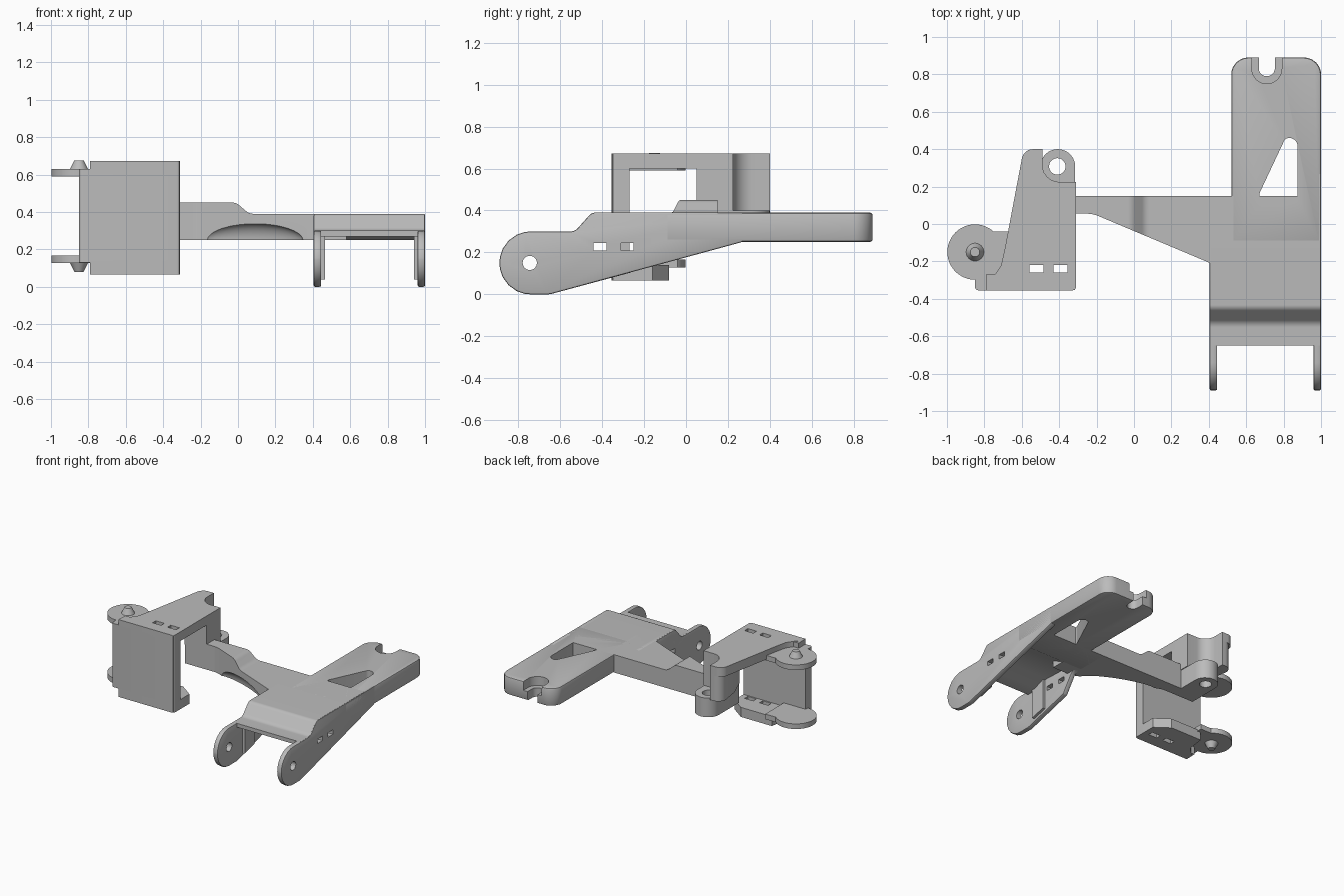
import bpy, bmesh, math
from mathutils import Vector, Matrix

cube = bpy.data.objects.get("Cube")
if cube:
    bpy.data.objects.remove(cube, do_unlink=True)

grey = bpy.data.materials.new("grey")
grey.use_nodes = True
GREY = (0.5, 0.5, 0.5, 1)
grey.diffuse_color = GREY
grey.node_tree.nodes["Principled BSDF"].inputs["Base Color"].default_value = GREY


def rounded(points, steps=6):
    """Outline from (u, v) or (u, v, corner radius) points."""
    out = []
    for i, p in enumerate(points):
        c = Vector(p[:2])
        if len(p) == 2:
            out.append(c)
            continue
        a = (Vector(points[i - 1][:2]) - c).normalized()
        b = (Vector(points[(i + 1) % len(points)][:2]) - c).normalized()
        half = a.angle(b) / 2
        mid = c + (a + b).normalized() * p[2] / math.sin(half)
        start = c + a * p[2] / math.tan(half) - mid
        end = c + b * p[2] / math.tan(half) - mid
        for k in range(steps + 1):
            d = start.lerp(end, k / steps)
            out.append(mid + d.normalized() * p[2])
    return out


def prism(name, points, axis, lo, hi, bevel=0):
    """Extrude an outline along x (points y,z), y (points x,z) or z (points x,y)."""
    place = {"x": lambda u, v, t: (t, u, v), "y": lambda u, v, t: (u, t, v),
             "z": lambda u, v, t: (u, v, t)}[axis]
    bm = bmesh.new()
    face = bm.faces.new([bm.verts.new(place(p[0], p[1], lo)) for p in rounded(points)])
    ext = bmesh.ops.extrude_face_region(bm, geom=[face])
    verts = [g for g in ext["geom"] if isinstance(g, bmesh.types.BMVert)]
    bmesh.ops.translate(bm, verts=verts, vec=place(0, 0, hi - lo))
    bmesh.ops.recalc_face_normals(bm, faces=bm.faces)
    return finish(name, bm, bevel)


def finish(name, bm, bevel=0):
    mesh = bpy.data.meshes.new(name)
    bm.to_mesh(mesh)
    bm.free()
    mesh.materials.append(grey)
    ob = bpy.data.objects.new(name, mesh)
    bpy.context.collection.objects.link(ob)
    if bevel:
        mod = ob.modifiers.new("soft_edges", "BEVEL")
        mod.width, mod.segments, mod.angle_limit = bevel, 2, math.radians(40)
        bake(ob)
    return ob


def bake(ob):
    bpy.context.view_layer.update()
    new = bpy.data.meshes.new_from_object(ob.evaluated_get(bpy.context.evaluated_depsgraph_get()))
    ob.modifiers.clear()
    ob.data = new


def combine(ob, *tools, op="DIFFERENCE"):
    for tool in tools:
        mod = ob.modifiers.new(op.lower(), "BOOLEAN")
        mod.operation, mod.object, mod.solver = op, tool, "EXACT"
        bake(ob)
        bpy.data.objects.remove(tool, do_unlink=True)
    return ob


def box(x0, x1, y0, y1):
    return [(x0, y0), (x1, y0), (x1, y1), (x0, y1)]


def cone(name, x, y, z0, z1, r0, r1, sides=32):
    bm = bmesh.new()
    bmesh.ops.create_cone(bm, cap_ends=True, segments=sides, radius1=r0, radius2=r1, depth=abs(z1 - z0))
    turn = Matrix.Rotation(math.pi if z1 < z0 else 0, 4, "X")
    bmesh.ops.transform(bm, matrix=Matrix.Translation((x, y, (z0 + z1) / 2)) @ turn, verts=bm.verts)
    return finish(name, bm)


# Long rear plate with its triangular window and open notch
rear_plate = prism("rear_plate", [(0.52, -0.1), (1, -0.1), (1, 0.89, 0.09), (0.52, 0.89, 0.09)],
                   "z", 0.25, 0.39, 0.012)
window = prism("window_cutter", [(0.65, 0.12, 0.035), (0.875, 0.12, 0.035), (0.875, 0.46, 0.045),
                                 (0.81, 0.46, 0.03)], "z", 0, 1)
notch = prism("notch_cutter", [(0.667, 0.79, 0.042), (0.753, 0.79, 0.042), (0.753, 1), (0.667, 1)],
              "z", 0, 1)
recess = prism("recess_cutter", [(0.63, 0.75, 0.079), (0.79, 0.75, 0.079), (0.79, 1), (0.63, 1)],
               "z", 0.32, 1)
combine(rear_plate, window, notch, recess)

# Stepped front plate between the ears
prism("front_plate", [(-0.65, 0.27), (-0.65, 0.3), (-0.53, 0.3, 0.05), (-0.45, 0.39, 0.04),
                      (0.15, 0.39), (0.15, 0.25), (-0.1, 0.25), (-0.2, 0.3), (-0.45, 0.31),
                      (-0.55, 0.27)], "x", 0.412, 0.995)

# Pierced ears, the outer one running along the whole flank
EAR_TOP = [(-0.45, 0.39, 0.04), (-0.53, 0.3, 0.05), (-0.89, 0.3, 0.149), (-0.89, 0, 0.149), (-0.65, 0, 0.1)]
outer_end = [(0.27, 0.25), (0.27, 0.39)]
inner_end = [(-0.26, 0.105), (-0.16, 0.25, 0.06), (0, 0.25), (0, 0.39)]
for name, end, x0, x1 in (("outer_ear", outer_end, 0.96, 1), ("inner_ear", inner_end, 0.405, 0.445)):
    ear = prism(name, EAR_TOP + end, "x", x0, x1, 0.008)
    bolt = [(-0.745 + 0.034 * math.cos(a * math.pi / 12), 0.15 + 0.034 * math.sin(a * math.pi / 12))
            for a in range(24)]
    combine(ear, prism("bolt_cutter", bolt, "x", 0, 2),
            *[prism("slot_cutter", box(y, y + 0.06, 0.21, 0.245), "x", 0, 2) for y in (-0.44, -0.31)])
for name, x0, x1 in (("outer_ear_rib", 0.94, 0.965), ("inner_ear_rib", 0.44, 0.465)):
    prism(name, [(-0.58, 0.04), (-0.46, 0.07), (-0.46, 0.31), (-0.58, 0.28)], "x", x0, x1)

# Tapering cross arm with a raised end and a scooped front edge
arm = prism("cross_arm", [(-0.5, 0.25), (-0.5, 0.4), (-0.31, 0.4), (-0.31, 0.45), (-0.01, 0.45, 0.06),
                          (0.06, 0.39, 0.06), (0.6, 0.39), (0.6, 0.25)], "y", -0.3, 0.152)
plan = prism("arm_plan", [(-0.6, 0.055), (-0.22, 0.055, 0.15), (0.41, -0.21), (0.58, -0.21),
                          (0.58, 0.15), (-0.6, 0.15)], "z", 0, 1)
combine(arm, plan, op="INTERSECT")
bm = bmesh.new()
bmesh.ops.create_uvsphere(bm, u_segments=32, v_segments=16, radius=1)
bmesh.ops.transform(bm, verts=bm.verts, matrix=Matrix.Translation((0.08, -0.09, 0.245))
                    @ Matrix.Rotation(-0.38, 4, "Z") @ Matrix.Diagonal((0.29, 0.07, 0.095, 1)))
combine(arm, finish("scoop_cutter", bm))

# Pivot lug at the end of the arm
lug = prism("pivot_lug", [(-0.5, 0.06), (-0.315, 0.06), (-0.315, 0.4, 0.09), (-0.5, 0.4, 0.09)],
            "z", 0.25, 0.4)
combine(lug, cone("pivot_cutter", -0.41, 0.308, 0, 1, 0.044, 0.044))

# Swinging bracket: top plate, hinge column, tall front wall, bottom flange
HINGE = [(-0.31, 0.225), (-0.49, 0.225, 0.09), (-0.49, 0.4), (-0.59, 0.4, 0.06)]
slots = (-0.56, -0.43)
top_plate = prism("bracket_top", [(-0.79, -0.355), (-0.31, -0.355, 0.02)] + HINGE +
                  [(-0.69, -0.13), (-0.71, -0.22), (-0.75, -0.28), (-0.79, -0.3)], "z", 0.6, 0.672)
prism("hinge_column", [(-0.5, 0.05), (-0.31, 0.05)] + HINGE + [(-0.56, 0.2)], "z", 0.401, 0.605)
flange = prism("bracket_flange", [(-0.79, -0.355), (-0.31, -0.355, 0.02), (-0.31, -0.16), (-0.42, -0.08),
                                  (-0.69, -0.08), (-0.71, -0.22), (-0.79, -0.3)], "z", 0.065, 0.14)
for part in (top_plate, flange):
    combine(part, *[prism("slot_cutter", box(x, x + 0.075, -0.26, -0.22), "z", 0, 1) for x in slots])
prism("front_wall", [(-0.85, -0.355, 0.02), (-0.31, -0.355, 0.02), (-0.31, -0.27), (-0.85, -0.27)],
      "z", 0.13, 0.63)
prism("wall_face", box(-0.79, -0.315, -0.354, -0.27), "z", 0.067, 0.67)

# Two round end discs with conical pins
for name, z0, z1, tip0, tip1 in (("upper", 0.59, 0.63, 0.625, 0.675), ("lower", 0.127, 0.167, 0.132, 0.08)):
    cone(name + "_disc", -0.85, -0.15, z0, z1, 0.148, 0.148, 48)
    prism(name + "_disc_link", box(-0.79, -0.66, -0.3, -0.04), "z", z0, z1)
    cone(name + "_pin", -0.85, -0.15, tip0, tip1, 0.05, 0.025)

for ob in bpy.context.collection.objects:
    if ob.type == "MESH":
        bpy.ops.object.select_all(action="DESELECT")
        ob.select_set(True)
        bpy.context.view_layer.objects.active = ob
        bpy.ops.object.shade_smooth_by_angle(angle=math.radians(35))
